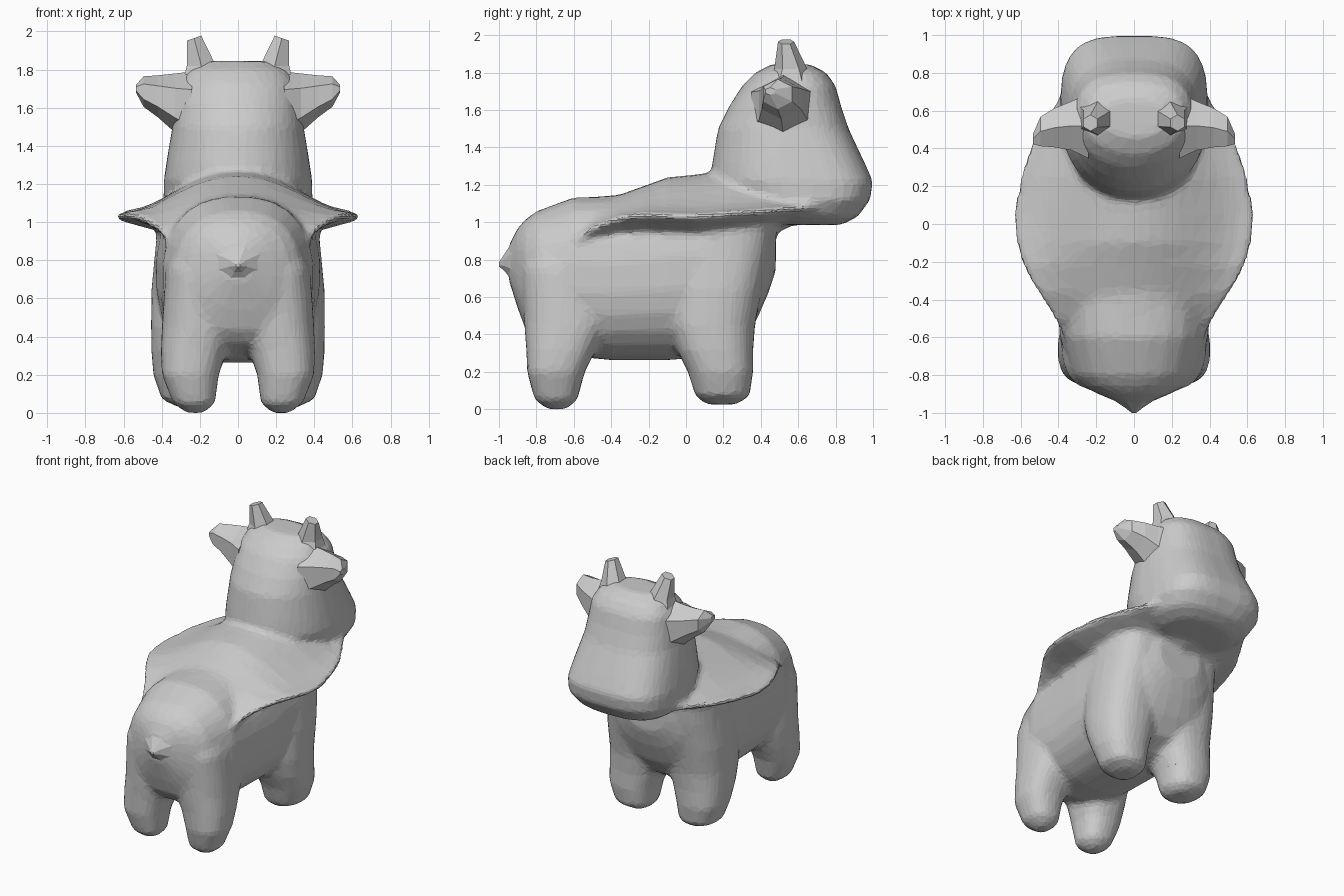
import bpy, bmesh, math
from mathutils import Vector


def power(t, e):
    return math.copysign(abs(t) ** (2 / e), t)


def ring(c, u, v, n=24, e=2.4, e2=None):
    """Superellipse ring around c; e2 is the exponent on the +v half."""
    c, u, v = Vector(c), Vector(u), Vector(v)
    pts = []
    for i in range(n):
        a = 2 * math.pi * (i + 0.5) / n
        k = e2 if e2 and math.sin(a) > 0 else e
        pts.append(c + u * power(math.cos(a), k) + v * power(math.sin(a), k))
    return pts


def skin(bm, rings):
    """Join rings into a closed shell."""
    loops = [[bm.verts.new(p) for p in r] for r in rings]
    n = len(loops[0])
    faces = [bm.faces.new(loops[0][::-1]), bm.faces.new(loops[-1])]
    for a, b in zip(loops, loops[1:]):
        for i in range(n):
            j = (i + 1) % n
            faces.append(bm.faces.new((a[i], a[j], b[j], b[i])))
    bmesh.ops.recalc_face_normals(bm, faces=faces)


def make(name, bm):
    me = bpy.data.meshes.new(name)
    bm.to_mesh(me)
    bm.free()
    ob = bpy.data.objects.new(name, me)
    bpy.context.collection.objects.link(ob)
    return ob


body = bmesh.new()

# Torso: y, half width, bottom z, top z
torso = [(-.95, .07, .70, .87), (-.90, .19, .54, .97), (-.86, .27, .43, 1.015),
         (-.8, .33, .36, 1.06), (-.6, .395, .28, 1.135), (-.4, .41, .26, 1.14),
         (-.1, .43, .26, 1.2), (.15, .44, .28, 1.22), (.3, .42, .36, 1.2),
         (.38, .36, .48, 1.18), (.44, .28, .62, 1.15), (.48, .18, .74, 1.1)]
skin(body, [ring((0, y, (b + t) / 2), (w, 0, 0), (0, 0, (t - b) / 2), 24, 2.4)
            for y, w, b, t in torso])

# Legs: z, inner x, outer x, back y, front y
rear = [(0, .18, .27, -.74, -.64), (.05, .12, .34, -.81, -.58), (.2, .10, .40, -.85, -.54),
        (.32, .06, .405, -.855, -.48), (.45, 0, .40, -.865, -.41), (.75, 0, .38, -.88, -.40),
        (.92, .08, .32, -.82, -.45)]
fore = [(.025, .17, .30, .11, .27), (.07, .12, .40, .05, .34), (.2, .10, .445, .01, .36),
        (.32, .06, .455, -.05, .36), (.45, .01, .457, -.10, .37), (.65, 0, .455, -.10, .41),
        (.85, .01, .435, -.10, .45), (1.03, .03, .42, -.08, .47)]
for s in (-1, 1):
    for leg in (rear, fore):
        skin(body, [ring((s * (i + o) / 2, (b + f) / 2, z), ((o - i) / 2, 0, 0),
                         (0, (f - b) / 2, 0)) for z, i, o, b, f in leg])

# Neck and head: z, back y, muzzle y, half width, squareness of the face
head = [(.985, .46, .83, .24, 2.5), (1.03, .34, .92, .34, 2.8), (1.12, .22, .985, .39, 3.3),
        (1.22, .13, 1.0, .39, 3.4), (1.32, .14, .955, .375, 3.2), (1.5, .17, .87, .345, 2.8),
        (1.62, .23, .83, .33, 2.7), (1.73, .30, .80, .31, 2.7), (1.8, .37, .75, .26, 2.6),
        (1.845, .46, .66, .17, 2.5)]
skin(body, [ring((0, (b + f) / 2, z), (w, 0, 0), (0, (f - b) / 2, 0), 32, 2.1, sq)
            for z, b, f, w, sq in head])

# Flared shoulder mantle: y, half width, crest z, rim z, depth under the crest
mantle = [(-.6, .37, 1.11, .91, .16), (-.5, .42, 1.135, .98, .16), (-.36, .51, 1.145, 1.035, .16),
          (-.22, .59, 1.195, 1.055, .16), (-.1, .62, 1.24, 1.05, .16), (.05, .64, 1.255, 1.045, .16),
          (.25, .60, 1.28, 1.06, .16), (.43, .54, 1.27, 1.075, .13), (.58, .45, 1.25, 1.085, .07),
          (.72, .37, 1.2, 1.1, .04)]
rings = []
for y, w, crest, rim, depth in mantle:
    ts = [i / 8 - 1 for i in range(17)]
    top = [(t * w, y, rim + (crest - rim) * (1 + math.cos(math.pi * abs(t) ** 1.1)) / 2)
           for t in ts]
    low = [(t * w, y, rim - .03 - depth * (1 - abs(t)) ** .9) for t in reversed(ts)]
    rings.append([Vector(p) for p in top + low])
skin(body, rings)

# Fuse the body into one faceted skin
ob = make("body", body)
rm = ob.modifiers.new("fuse", 'REMESH')
rm.mode = 'VOXEL'
rm.voxel_size = .02
sm = ob.modifiers.new("soften", 'SMOOTH')
sm.factor, sm.iterations = .5, 8
dc = ob.modifiers.new("facets", 'DECIMATE')
dc.ratio = .12

# Ears and horns
for s, side in ((-1, "left"), (1, "right")):
    bm = bmesh.new()
    skin(bm, [ring((s * x, y, z), (0, ry, 0), (0, 0, rz), 6, 2)
              for x, y, z, ry, rz in [(.24, .52, 1.60, .20, .19), (.33, .52, 1.625, .15, .155),
                                      (.42, .51, 1.66, .12, .11), (.495, .49, 1.685, .09, .08),
                                      (.535, .45, 1.70, .03, .02)]])
    make("ear_" + side, bm)
    bm = bmesh.new()
    skin(bm, [ring((s * x, y, z), (r, 0, -s * k * r), (0, r, 0), 6, 2)
              for x, y, z, r, k in [(.175, .56, 1.71, .14, 0), (.192, .56, 1.82, .088, 0),
                                    (.23, .535, 1.965, .043, .35)]])
    make("horn_" + side, bm)

# Tail stub
bm = bmesh.new()
skin(bm, [ring((0, y, z), (a, 0, 0), (0, 0, b), 8, 2)
          for y, z, a, b in [(-.86, .79, .22, .2), (-.93, .79, .12, .11),
                             (-.97, .785, .055, .05), (-1.0, .775, .012, .012)]])
make("tail", bm)
